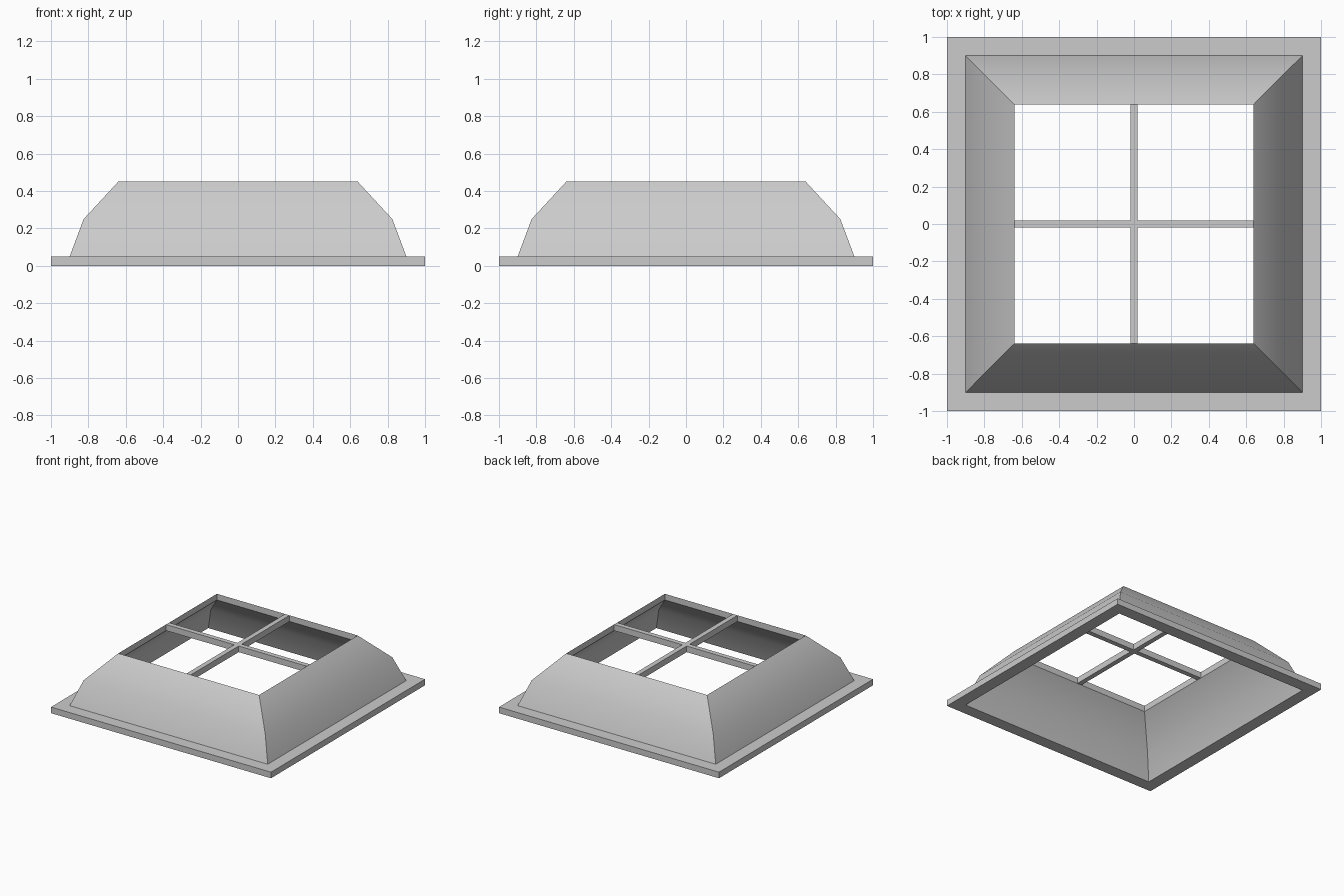
import bpy, bmesh, math

if "Cube" in bpy.data.objects:
    bpy.data.objects.remove(bpy.data.objects["Cube"])


def finish(name, bm):
    bmesh.ops.recalc_face_normals(bm, faces=bm.faces[:])
    mesh = bpy.data.meshes.new(name)
    bm.to_mesh(mesh)
    bm.free()
    obj = bpy.data.objects.new(name, mesh)
    bpy.context.collection.objects.link(obj)
    return obj


# Base flange and sloping shell: one closed profile swept round a square
T = 0.05
outer = [(0.9, T), (0.825, 0.25), (0.64, 0.45)]
inner = [(r, z - T) for r, z in reversed(outer)]
profile = [(1, 0), (1, T)] + outer + inner
corners = [(1, 1), (-1, 1), (-1, -1), (1, -1)]

bm = bmesh.new()
rings = [[bm.verts.new((cx * r, cy * r, z)) for r, z in profile] for cx, cy in corners]
n = len(profile)
for i, ring in enumerate(rings):
    nxt = rings[(i + 1) % 4]
    for j in range(n):
        k = (j + 1) % n
        bm.faces.new((ring[j], nxt[j], nxt[k], ring[k]))
shell = finish("roof_shell", bm)
bpy.ops.object.select_all(action='DESELECT')
shell.select_set(True)
bpy.context.view_layer.objects.active = shell
bpy.ops.object.shade_smooth_by_angle(angle=math.radians(30))

# Window cross: four arms sharing one outline, extruded downwards
W, L = 0.02, 0.64
bm = bmesh.new()
outline = []
for q in range(4):
    c, s = round(math.cos(q * math.pi / 2)), round(math.sin(q * math.pi / 2))
    for x, y in ((L, -W), (L, W), (W, W)):
        outline.append(bm.verts.new((x * c - y * s, x * s + y * c, 0.45)))
top = bm.faces.new(outline)
ext = bmesh.ops.extrude_face_region(bm, geom=[top], use_keep_orig=True)
low = [v for v in ext["geom"] if isinstance(v, bmesh.types.BMVert)]
bmesh.ops.translate(bm, verts=low, vec=(0, 0, -T))
finish("window_cross", bm)
